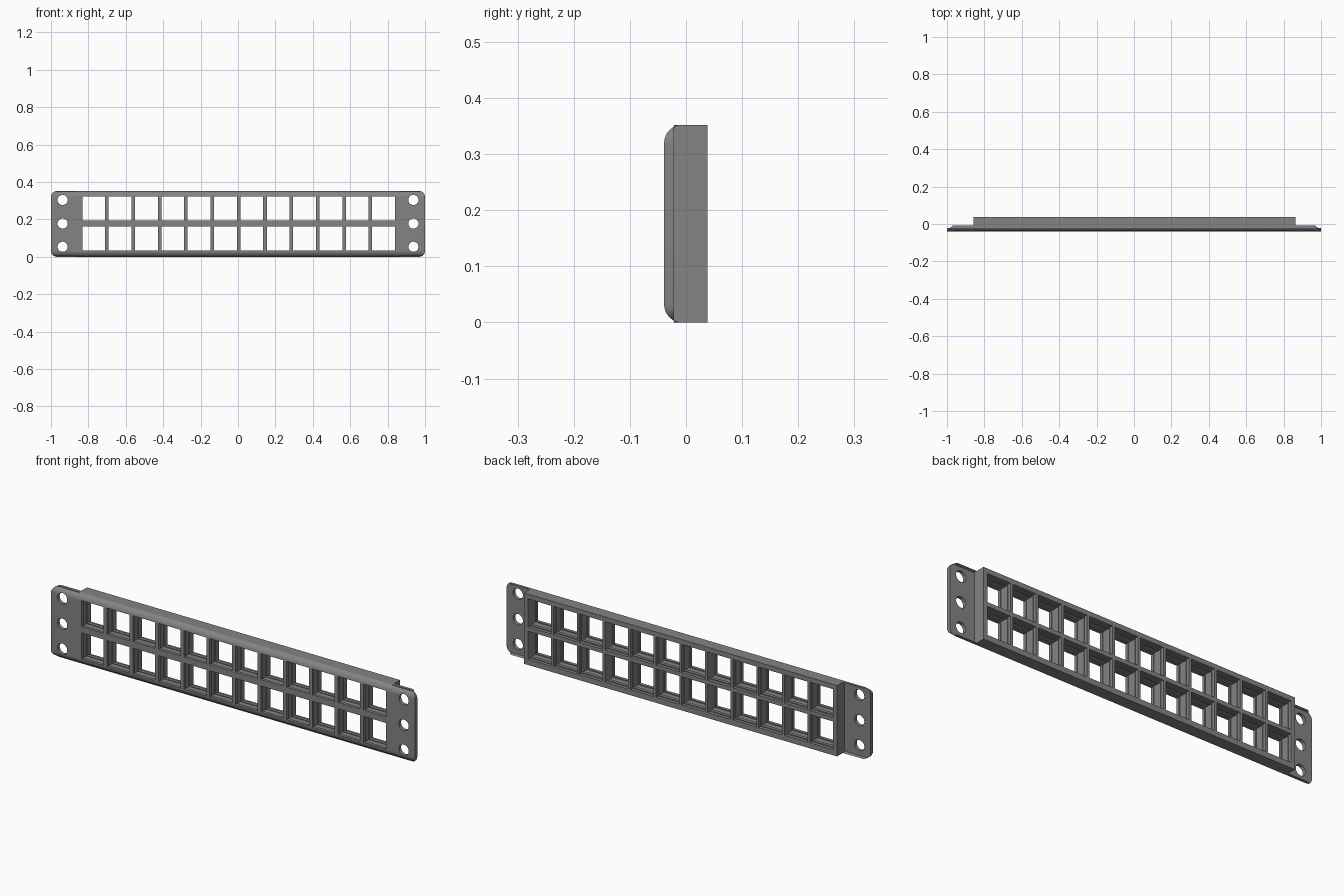
import bpy, bmesh, math
from mathutils import Matrix

if "Cube" in bpy.data.objects:
    bpy.data.objects.remove(bpy.data.objects["Cube"])

FRONT, EAR_BACK, BACK, HEIGHT = -0.039, -0.021, 0.038, 0.352

grey = bpy.data.materials.new("mid grey")
grey.diffuse_color = (0.23, 0.23, 0.23, 1)
grey.use_nodes = True
grey.node_tree.nodes["Principled BSDF"].inputs["Base Color"].default_value = grey.diffuse_color


def finish(bm, name):
    bmesh.ops.recalc_face_normals(bm, faces=bm.faces)
    mesh = bpy.data.meshes.new(name)
    bm.to_mesh(mesh)
    bm.free()
    mesh.materials.append(grey)
    obj = bpy.data.objects.new(name, mesh)
    bpy.context.collection.objects.link(obj)
    return obj


# Panel body: stepped plan profile (thin ears, deep centre) extruded upward
bm = bmesh.new()
plan = [(-1, FRONT), (1, FRONT), (1, EAR_BACK), (0.863, EAR_BACK), (0.863, BACK),
        (-0.857, BACK), (-0.857, EAR_BACK), (-1, EAR_BACK)]
face = bm.faces.new([bm.verts.new((x, y, 0)) for x, y in plan])
ext = bmesh.ops.extrude_face_region(bm, geom=[face])
for v in ext["geom"]:
    if isinstance(v, bmesh.types.BMVert):
        v.co.z = HEIGHT
# Rounded ear corners
corners = [e for e in bm.edges if all(abs(v.co.x) > 0.99 for v in e.verts)
           and abs(e.verts[0].co.z - e.verts[1].co.z) < 1e-4]
bmesh.ops.bevel(bm, geom=corners, offset=0.032, segments=8, profile=0.5, affect='EDGES')
panel = finish(bm, "patch_panel")

# Jack openings: stepped sockets with an inner clip groove (y, half width, half height)
steps = [(FRONT - 0.02, 0.0610, 0.0645), (-0.024, 0.0610, 0.0645),
         (-0.024, 0.0650, 0.0690), (0.006, 0.0650, 0.0690),
         (0.006, 0.0620, 0.0655), (0.022, 0.0620, 0.0655),
         (0.022, 0.0640, 0.0700), (BACK + 0.02, 0.0640, 0.0700)]
bm = bmesh.new()
for col in range(12):
    cx = 0.0035 + (col - 5.5) * 0.1409
    for cz in (0.0975, 0.258):
        rings = [[bm.verts.new((cx + sx * w, y, cz + sz * h))
                  for sx, sz in ((-1, -1), (1, -1), (1, 1), (-1, 1))]
                 for y, w, h in steps]
        for a, b in zip(rings, rings[1:]):
            for i in range(4):
                j = (i + 1) % 4
                bm.faces.new((a[i], a[j], b[j], b[i]))
        bm.faces.new(rings[0])
        bm.faces.new(rings[-1])

# Mounting holes in both ears
for x in (-0.938, 0.938):
    for z in (0.054, 0.178, 0.304):
        bmesh.ops.create_cone(bm, cap_ends=True, segments=32, radius1=0.027, radius2=0.027,
                              depth=0.1, matrix=Matrix.Translation((x, -0.03, z))
                              @ Matrix.Rotation(math.pi / 2, 4, 'X'))
cutter = finish(bm, "opening_cutter")
cutter.hide_render = True

# Cut every opening, then remove the helper
bpy.context.view_layer.objects.active = panel
panel.select_set(True)
cut = panel.modifiers.new("openings", 'BOOLEAN')
cut.operation = 'DIFFERENCE'
cut.solver = 'EXACT'
cut.object = cutter
bpy.ops.object.modifier_apply(modifier=cut.name)
bpy.data.objects.remove(cutter, do_unlink=True)
bpy.ops.object.shade_smooth_by_angle(angle=math.radians(30))
